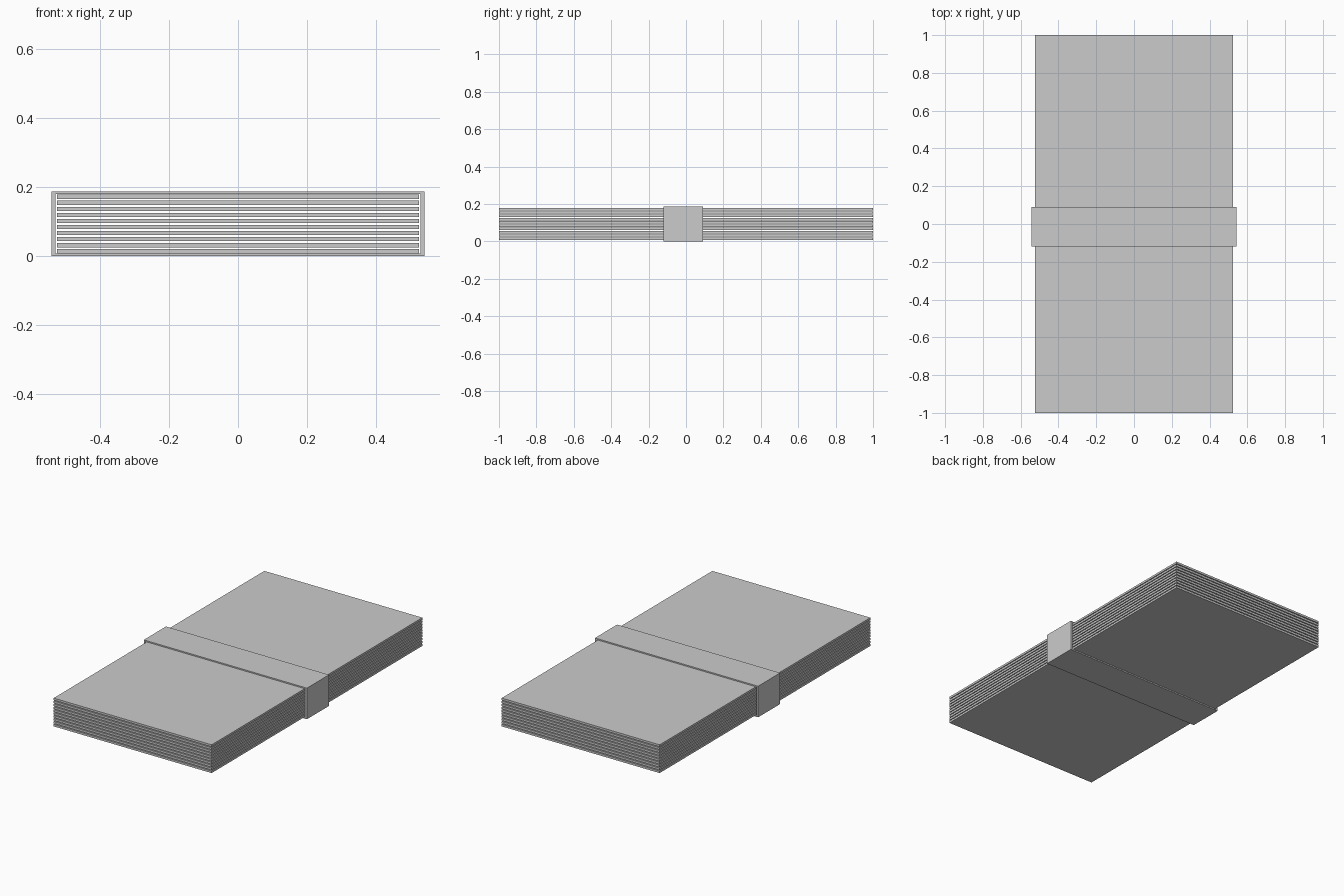
import bpy

if "Cube" in bpy.data.objects:
    bpy.data.objects.remove(bpy.data.objects["Cube"])

NOTES = 10
PITCH = 0.0175
THICK = 0.0125
BASE = 0.008


def box(name, x0, x1, y0, y1, z0, z1):
    bpy.ops.mesh.primitive_cube_add(
        size=1, location=((x0 + x1) / 2, (y0 + y1) / 2, (z0 + z1) / 2))
    ob = bpy.context.object
    ob.name = name
    ob.scale = (x1 - x0, y1 - y0, z1 - z0)
    bpy.ops.object.transform_apply(location=False, rotation=False, scale=True)
    return ob


# Stack of thin paper sheets with narrow gaps
sheet = box("paper_sheet_stack", -0.525, 0.525, -1, 1, BASE, BASE + THICK)
stack = sheet.modifiers.new("stack", 'ARRAY')
stack.use_relative_offset = False
stack.use_constant_offset = True
stack.constant_offset_displace = (0, 0, PITCH)
stack.count = NOTES

# Band wrapped around the middle: rectangular loop given thickness
x, z = 0.542, 0.187
y0, y1 = -0.12, 0.09
loop = [(-x, 0), (x, 0), (x, z), (-x, z)]
inner = [(-0.53, 0.0075), (0.53, 0.0075), (0.53, 0.1795), (-0.53, 0.1795)]
verts = [(px, y, pz) for y in (y0, y1) for ring in (loop, inner) for px, pz in ring]
faces = []
for i in range(4):
    j = (i + 1) % 4
    faces += [(i, j, 4 + j, 4 + i),            # front rim
              (8 + j, 8 + i, 12 + i, 12 + j),  # back rim
              (j, i, 8 + i, 8 + j),            # outside
              (4 + i, 4 + j, 12 + j, 12 + i)]  # inside
mesh = bpy.data.meshes.new("wrapping_band")
mesh.from_pydata(verts, [], faces)
band = bpy.data.objects.new("wrapping_band", mesh)
bpy.context.collection.objects.link(band)
